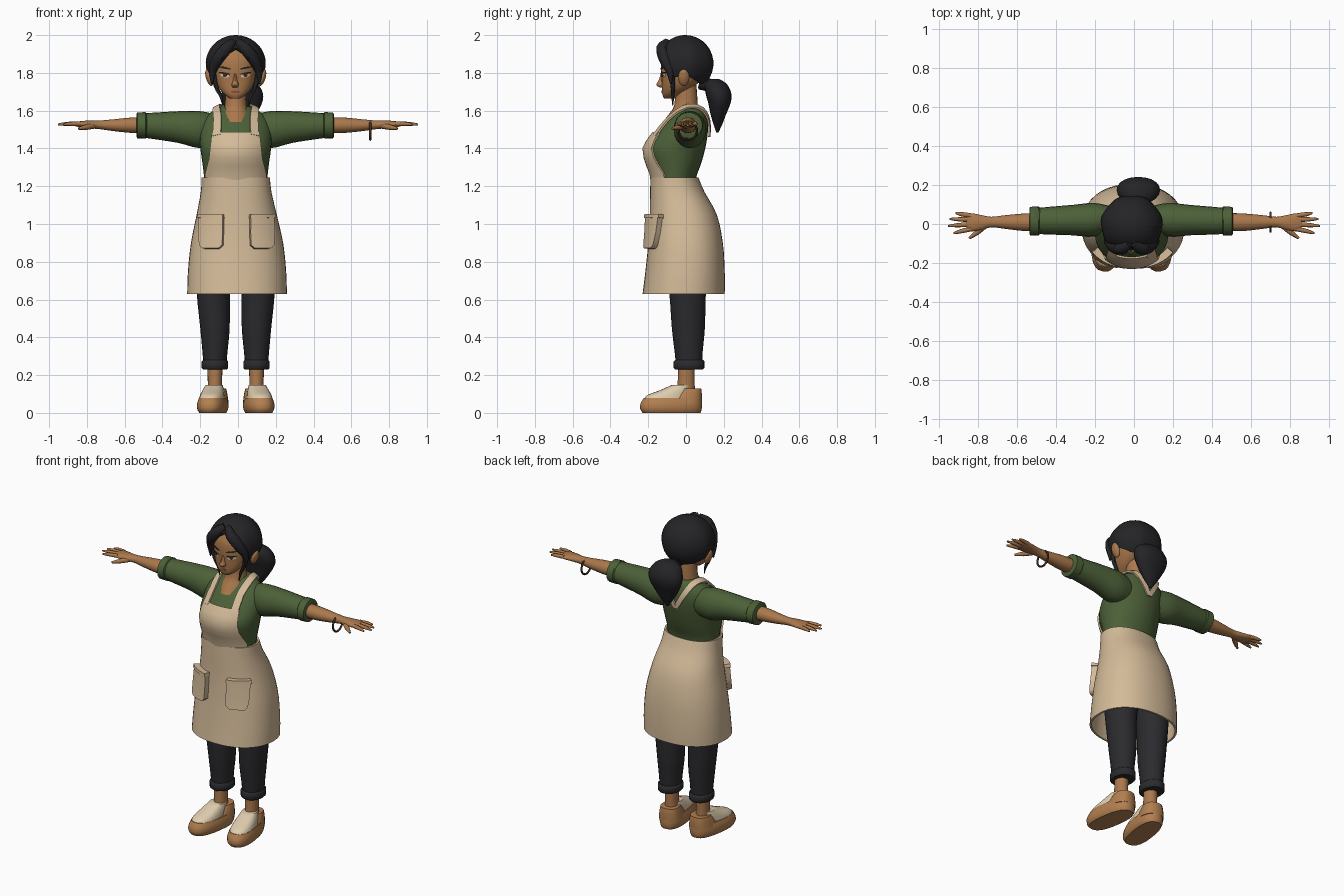
import bpy, bmesh, math

if "Cube" in bpy.data.objects:
    bpy.data.objects.remove(bpy.data.objects["Cube"])


def material(name, *srgb):
    lin = [((c / 255 + 0.055) / 1.055) ** 2.4 for c in srgb] + [1]
    m = bpy.data.materials.new(name)
    m.use_nodes = True
    m.diffuse_color = lin
    m.node_tree.nodes["Principled BSDF"].inputs["Base Color"].default_value = lin
    return m


skin = material("warm skin", 170, 120, 76)
black = material("black hair", 36, 36, 39)
green = material("green shirt", 76, 96, 56)
beige = material("beige apron", 212, 187, 153)
charcoal = material("charcoal trousers", 43, 43, 46)
tan = material("tan clog", 178, 127, 80)
cream = material("cream clog upper", 222, 204, 174)
brown = material("brown bracelet", 72, 46, 30)
white = material("eye white", 215, 200, 180)
lip = material("lip", 138, 84, 60)
MID = -0.012          # body centre line


def resample(rows, steps=3):
    """Catmull-Rom refinement of a list of tuples."""
    out = []
    for i in range(len(rows) - 1):
        a, b, c, d = rows[max(i - 1, 0)], rows[i], rows[i + 1], rows[min(i + 2, len(rows) - 1)]
        for k in range(steps):
            t = k / steps
            out.append(tuple(q + t / 2 * (r - p + t * (2*p - 5*q + 4*r - s + t * (3*q - 3*r + s - p)))
                             for p, q, r, s in zip(a, b, c, d)))
    return out + [tuple(rows[-1])]


def finish(ob, mat, angle=45):
    """Apply modifiers, colour and shade."""
    bpy.ops.object.select_all(action='DESELECT')
    ob.select_set(True)
    bpy.context.view_layer.objects.active = ob
    for m in list(ob.modifiers):
        bpy.ops.object.modifier_apply(modifier=m.name)
    ob.data.materials.clear()
    ob.data.materials.append(mat)
    bpy.ops.object.shade_smooth_by_angle(angle=math.radians(angle))
    return ob


def mesh(name, verts, faces, recalc=True):
    me = bpy.data.meshes.new(name)
    me.from_pydata(verts, [], faces)
    if recalc:
        bm = bmesh.new()
        bm.from_mesh(me)
        bmesh.ops.recalc_face_normals(bm, faces=bm.faces)
        bm.to_mesh(me)
        bm.free()
    ob = bpy.data.objects.new(name, me)
    bpy.context.collection.objects.link(ob)
    return ob


def solidify(ob, thickness, offset):
    m = ob.modifiers.new("thickness", 'SOLIDIFY')
    m.thickness, m.offset = thickness, offset


def grid_faces(rows, cols, wrap=False):
    return [(i*cols + j, i*cols + (j+1) % cols, (i+1)*cols + (j+1) % cols, (i+1)*cols + j)
            for i in range(rows - 1) for j in range(cols if wrap else cols - 1)]


def loft(name, rows, mat, p=1, n=20, side=0, shift=0, steps=3, shell=0):
    """Rows are (height, centre, front y, back y, radius); side +-1 lofts along x."""
    rows = resample(rows, steps)
    verts = []
    for t, c, lo, hi, r in rows:
        for j in range(n):
            a = math.tau * j / n
            u, v = (math.copysign(abs(f) ** p, f) for f in (math.cos(a), math.sin(a)))
            y = (lo + hi) / 2 + (hi - lo) / 2 * v
            verts.append((side * t + shift, y, c + r * u) if side else (c + r * u + shift, y, t))
    faces = grid_faces(len(rows), n, True)
    if not shell:
        faces += [tuple(range(n)), tuple(range(len(verts) - n, len(verts)))]
    ob = mesh(name, verts, faces)
    if shell:
        solidify(ob, shell, -1)
    return finish(ob, mat)


def patch(name, base, spans, mat, lift, thick, p=1, slope=0, cols=8):
    """Plate following the front of a loft; spans are (z, x0, x1)."""
    fine, verts = resample(base, 8), []
    for z, x0, x1 in spans:
        for j in range(cols + 1):
            x = x0 + (x1 - x0) * j / cols
            zz = z + slope * (x - (x0 + x1) / 2)
            t, c, lo, hi, r = min(fine, key=lambda q: abs(q[0] - zz))
            u = min(abs(x - c) / r, 0.98) ** (1 / p)
            verts.append((x, (lo + hi) / 2 - (hi - lo) / 2 * (1 - u*u) ** (p / 2) - lift, zz))
    ob = mesh(name, verts, grid_faces(len(spans), cols + 1), False)
    solidify(ob, thick, 1)
    return finish(ob, mat)


def decal(name, x, z, w, h, mat, lift, slope=0):
    """Oval painted plate on the face."""
    spans = []
    for k in range(7):
        t = math.sin(math.pi * (k / 6 - 0.5)) * 0.98
        half = w * math.sqrt(1 - t * t)
        spans.append((z + h * t, x - half, x + half))
    patch(name, head, spans, mat, lift, 0.002, 0.85, slope)


def tube(name, points, mat):
    """Tapered round strand through (x, y, z, radius)."""
    cu = bpy.data.curves.new(name, 'CURVE')
    cu.dimensions, cu.bevel_depth, cu.bevel_resolution, cu.use_fill_caps = '3D', 1, 2, True
    pts = resample(points)
    sp = cu.splines.new('POLY')
    sp.points.add(len(pts) - 1)
    for q, (x, y, z, r) in zip(sp.points, pts):
        q.co, q.radius = (x, y, z, 1), max(r, 0.001)
    ob = bpy.data.objects.new(name, cu)
    bpy.context.collection.objects.link(ob)
    bpy.ops.object.select_all(action='DESELECT')
    ob.select_set(True)
    bpy.context.view_layer.objects.active = ob
    bpy.ops.object.convert(target='MESH')
    return finish(bpy.context.object, mat)


# Shirt body, neck and apron skirt
torso = [(1.18, MID, -.17, .05, .165), (1.25, MID, -.175, .055, .168), (1.32, MID, -.2, .08, .176),
         (1.4, MID, -.217, .102, .187), (1.48, MID, -.165, .115, .19), (1.55, MID, -.105, .115, .175),
         (1.6, MID, -.055, .1, .12), (1.622, MID, -.04, .08, .075)]
shirt = loft("shirt_body", torso, green, n=28)
loft("neck", [(1.54, MID, -.122, .05, .07), (1.58, MID, -.092, .06, .072),
              (1.63, MID, -.062, .062, .058), (1.74, MID, -.055, .055, .054)], skin)
skirt = [(.63, -.005, -.23, .205, .264), (.75, -.005, -.215, .205, .26), (.9, -.005, -.2, .195, .244),
         (1.05, -.007, -.192, .163, .212), (1.17, -.01, -.19, .098, .187), (1.245, MID, -.188, .066, .181)]
loft("apron_skirt", skirt, beige, p=.9, n=40, shell=.012)

# Apron bib, with shoulder straps meeting behind
bib = [(1.21, .156), (1.27, .154), (1.31, .145), (1.35, .135), (1.4, .13), (1.44, .126), (1.482, .121)]
patch("apron_bib", torso, [(z, MID - w, MID + w) for z, w in bib], beige, .004, .01, cols=16)
for s, label in ((1, "left"), (-1, "right")):
    path = resample([(.098, -.16, 1.465, .023), (.098, -.1, 1.555, .023), (.1, -.01, 1.61, .022),
                     (.085, .06, 1.61, .02), (.045, .115, 1.54, .018), (0, .125, 1.46, .016)], 5)
    verts = [(MID + s*x + e*w, y, z) for x, y, z, w in path for e in (-1, 0, 1)]
    strap = mesh(label + "_apron_strap", verts, grid_faces(len(path), 3), False)
    wrap = strap.modifiers.new("wrap", 'SHRINKWRAP')
    wrap.target, wrap.wrap_mode, wrap.offset = shirt, 'ABOVE_SURFACE', .006
    solidify(strap, .01, 1)
    finish(strap, beige)

    # Pockets with a folded top edge
    for part, spans, lift, thick in (
            ("_pocket", [(.868, .09, .165), (.885, .07, .178), (.95, .067, .18), (1.04, .067, .176)], -.005, .036),
            ("_pocket_hem", [(1.03, .064, .18), (1.05, .066, .176)], -.005, .041)):
        cells = [(z, *sorted((s*a - .007, s*b - .007))) for z, a, b in spans]
        patch(label + part, skirt, cells, beige, lift, thick, .9)

    # Sleeve, rolled cuff, forearm and palm
    loft(label + "_sleeve", [(.1, 1.5, -.03, .09, .08), (.19, 1.5, -.065, .108, .098), (.3, 1.513, -.058, .098, .084),
                             (.42, 1.519, -.054, .088, .071), (.5, 1.522, -.05, .08, .063)],
         green, side=s, shift=-.015)
    loft(label + "_sleeve_cuff", [(.468, 1.522, -.052, .084, .064), (.474, 1.522, -.06, .09, .07),
                                  (.518, 1.522, -.058, .088, .069), (.522, 1.522, -.05, .08, .06)],
         green, side=s, shift=-.015, steps=1)
    loft(label + "_forearm", [(.46, 1.523, -.035, .056, .042), (.56, 1.523, -.036, .054, .041),
                              (.66, 1.523, -.025, .045, .031), (.73, 1.525, -.017, .037, .023),
                              (.78, 1.527, -.03, .045, .021), (.83, 1.528, -.038, .055, .017),
                              (.86, 1.528, -.035, .053, .011)], skin, side=s)
    # Fingers and thumb
    for finger, y, tip, spread in (("index", -.026, .925, -.022), ("middle", -.002, .953, -.008),
                                   ("ring", .022, .945, .004), ("little", .043, .915, .014)):
        tube(f"{label}_{finger}_finger", [(s*.835, y, 1.53, .012), (s*(tip + .85)/2, y + spread/2, 1.53, .011),
                                          (s*tip, y + spread, 1.527, .005)], skin)
    tube(label + "_thumb", [(s*.765, -.008, 1.52, .016), (s*.805, -.043, 1.512, .014),
                            (s*.845, -.073, 1.505, .006)], skin)

    # Trouser leg, turn-up and ankle
    hip = MID + s * .11
    loft(label + "_trouser_leg", [(.24, hip, -.052, .085, .06), (.32, hip, -.06, .088, .066),
                                  (.45, hip, -.075, .1, .078), (.63, hip + s*.008, -.088, .105, .088),
                                  (.8, hip, -.11, .12, .1), (.97, hip - s*.012, -.12, .1, .1)], charcoal)
    loft(label + "_turn_up", [(.23, hip, -.058, .09, .062), (.238, hip, -.066, .098, .07),
                              (.272, hip, -.066, .098, .07), (.28, hip, -.058, .09, .062)], charcoal, steps=1)
    loft(label + "_ankle", [(.08, hip, -.055, .05, .042), (.15, hip, -.045, .046, .038),
                            (.26, hip, -.04, .046, .04)], skin)

    # Clog: sole, heel cup, upper
    clog = [loft(label + "_clog_sole", [(0, 0, -.232, .078, .066), (.02, 0, -.245, .084, .076),
                                        (.05, 0, -.243, .085, .077), (.08, 0, -.225, .082, .068)], tan, .8, 24),
            loft(label + "_clog_heel", [(.05, 0, -.1, .084, .072), (.1, 0, -.06, .084, .063),
                                        (.13, 0, -.035, .08, .055)], tan, .8),
            loft(label + "_clog_upper", [(.07, 0, -.228, .01, .067), (.095, 0, -.205, .02, .062),
                                         (.12, 0, -.14, .025, .055), (.148, 0, -.075, .02, .045)], cream, .85)]
    for ob in clog:
        ob.location.x = hip
        ob.rotation_euler.z = s * .15

# Bracelet hanging on the left wrist
bpy.ops.mesh.primitive_torus_add(major_radius=.048, minor_radius=.006, major_segments=24, minor_segments=8,
                                 location=(.7, .01, 1.494), rotation=(0, math.pi / 2, 0))
bpy.context.object.name = "bracelet"
finish(bpy.context.object, brown)

# Head and face
FACE = -.015
head = [(1.665, FACE, -.116, -.06, .028), (1.685, FACE, -.125, -.03, .056), (1.72, FACE, -.128, .03, .087),
        (1.77, FACE, -.13, .09, .108), (1.82, FACE, -.133, .118, .115), (1.88, FACE, -.127, .12, .113),
        (1.94, FACE, -.09, .09, .085), (1.975, FACE, -.03, .04, .03)]
loft("head", head, skin, .85, 28)
loft("nose", [(1.722, FACE, -.138, -.1, .014), (1.737, FACE, -.157, -.1, .019),
              (1.76, FACE, -.145, -.1, .012), (1.805, FACE, -.13, -.1, .008)], skin, n=12)
decal("lips", FACE, 1.7, .025, .007, lip, .001)
for s, label in ((1, "left"), (-1, "right")):
    x = FACE + s * .054
    decal(label + "_eye_white", x, 1.787, .025, .011, white, .001, s * .15)
    decal(label + "_iris", x, 1.788, .01, .0105, brown, .003)
    decal(label + "_upper_lash", x + s*.002, 1.798, .03, .0045, black, .004, s * .15)
    decal(label + "_eyebrow", x + s*.003, 1.827, .033, .005, black, .002, s * .2)
    bpy.ops.mesh.primitive_uv_sphere_add(segments=16, ring_count=10, radius=1, location=(MID + s*.14, -.012, 1.775))
    ear = bpy.context.object
    ear.name, ear.scale, ear.rotation_euler.y = label + "_ear", (.018, .03, .046), s * .3
    finish(ear, skin)

# Hair cap: its lower edge follows the hairline round the head
HAIRLINE = [(0, 56), (22, 70), (45, 94), (65, 120), (90, 114), (130, 134), (180, 142)]
COLS, RINGS = 48, 12


def hair_limit(deg):
    for (a, u), (b, v) in zip(HAIRLINE, HAIRLINE[1:]):
        if deg <= b:
            return math.radians(u + (v - u) * (deg - a) / (b - a))
    return math.radians(HAIRLINE[-1][1])


verts = []
for i in range(RINGS + 1):
    for j in range(COLS):
        d = math.tau * j / COLS - math.pi
        phi = hair_limit(math.degrees(abs(d))) * (i + .15) / (RINGS + .15)
        k = 1 + math.sin(phi) * (.018 * math.cos(7 * d) - .05 * math.exp(-(d / .2) ** 2))
        verts.append((MID + .158*k*math.sin(phi)*math.sin(d), -.004 - .152*k*math.sin(phi)*math.cos(d),
                      1.85 + .15*math.cos(phi)))
cap = mesh("hair_cap", verts, grid_faces(RINGS + 1, COLS, True) + [tuple(range(COLS))])
solidify(cap, .02, -1)
finish(cap, black)

# Parted fringe, side locks and ponytail
for s, label in ((1, "left"), (-1, "right")):
    for part, pts in (
            ("_fringe", [(.012, -.1, 1.965, .02), (.05, -.125, 1.93, .033), (.094, -.112, 1.875, .033),
                         (.122, -.085, 1.81, .022), (.126, -.08, 1.74, .004)]),
            ("_side_lock", [(.122, -.075, 1.82, .016), (.105, -.07, 1.73, .012),
                            (.08, -.07, 1.68, .009), (.068, -.07, 1.625, .002)])):
        tube(label + part, [(MID + s*x, y, z, r) for x, y, z, r in pts], black)
loft("ponytail", [(1.485, .015, .16, .172, .008), (1.53, .018, .145, .193, .042), (1.58, .02, .13, .212, .075),
                  (1.64, .022, .118, .236, .105), (1.69, .022, .104, .24, .11),
                  (1.74, .02, .1, .217, .085), (1.768, .015, .125, .175, .035)], black, .95)
tube("ponytail_tie", [(0, .08, 1.75, .04), (.01, .12, 1.735, .035), (.02, .16, 1.72, .04)], black)
